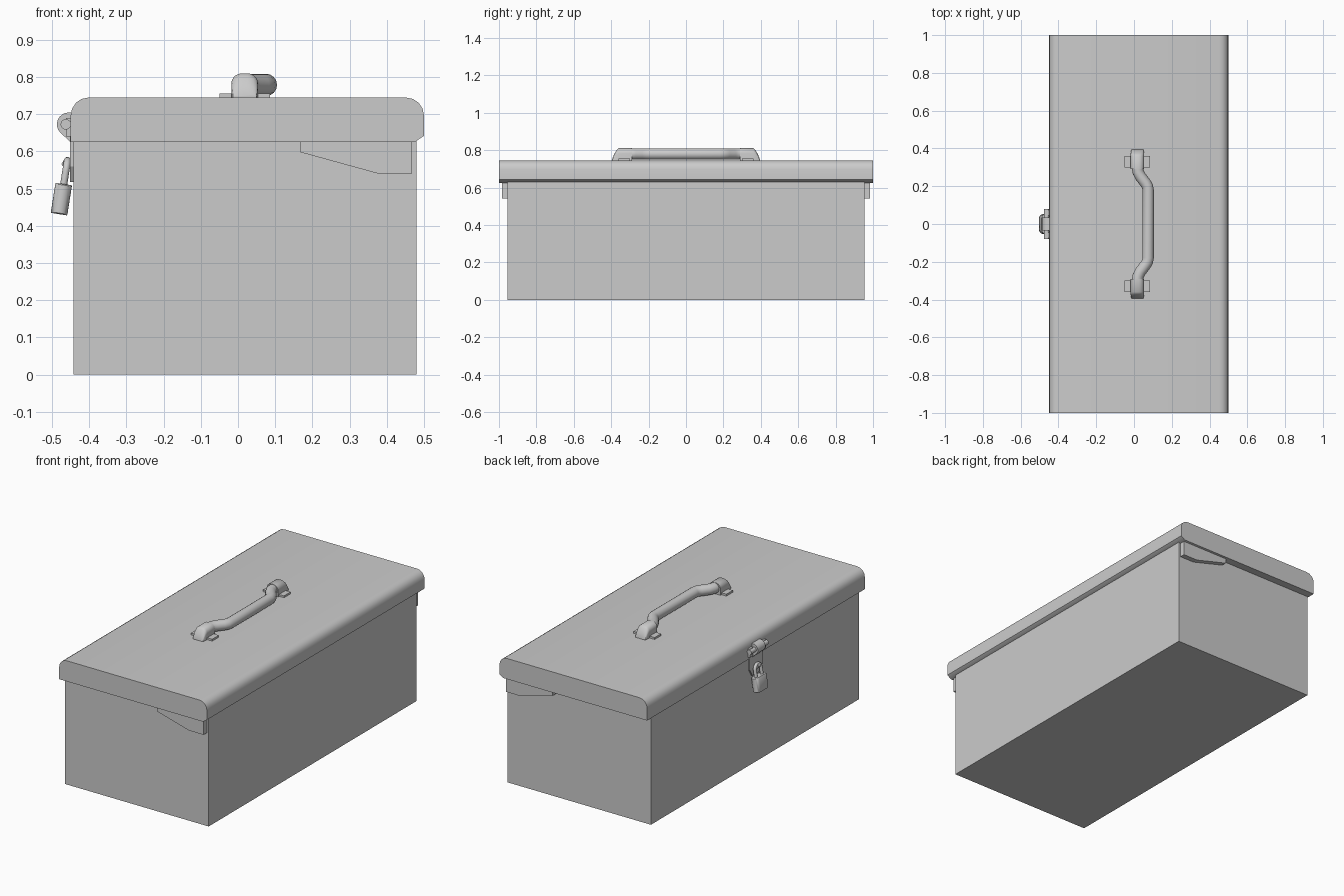
import bpy, bmesh, math
from mathutils import Matrix, Vector

if "Cube" in bpy.data.objects:
    bpy.data.objects.remove(bpy.data.objects["Cube"])


def loft(name, rings, smooth=40):
    """Closed skin through equal-length rings of 3D points."""
    bm = bmesh.new()
    vs = [[bm.verts.new(p) for p in r] for r in rings]
    n = len(rings[0])
    for a, b in zip(vs, vs[1:]):
        for i in range(n):
            bm.faces.new((a[i], a[(i + 1) % n], b[(i + 1) % n], b[i]))
    bm.faces.new(vs[0])
    bm.faces.new(vs[-1])
    bmesh.ops.recalc_face_normals(bm, faces=bm.faces)
    me = bpy.data.meshes.new(name)
    bm.to_mesh(me)
    bm.free()
    ob = bpy.data.objects.new(name, me)
    bpy.context.collection.objects.link(ob)
    if smooth:
        bpy.context.view_layer.objects.active = ob
        bpy.ops.object.select_all(action='DESELECT')
        ob.select_set(True)
        bpy.ops.object.shade_smooth_by_angle(angle=math.radians(smooth))
    return ob


def prism(name, xz, y0, y1, smooth=40):
    return loft(name, [[(x, y, z) for x, z in xz] for y in (y0, y1)], smooth)


def box(name, x0, x1, y0, y1, z0, z1):
    return prism(name, [(x0, z0), (x1, z0), (x1, z1), (x0, z1)], y0, y1, 0)


def arc(cx, cz, r, a0, a1, n):
    return [(cx + r * math.cos(math.radians(a0 + (a1 - a0) * i / n)),
             cz + r * math.sin(math.radians(a0 + (a1 - a0) * i / n))) for i in range(n + 1)]


def tube(name, path, r, sides=16):
    """Round tube along a path, mitred at each bend."""
    pts = [Vector(p) for p in path]
    rings = []
    for i, p in enumerate(pts):
        t = (pts[min(i + 1, len(pts) - 1)] - pts[max(i - 1, 0)]).normalized()
        u = t.orthogonal().normalized()
        ref = Vector((0, 0, 1)) if path[0][2] == path[-1][2] == path[len(path) // 2][2] else Vector((1, 0, 0))
        u = (ref - t * ref.dot(t)).normalized()
        v = t.cross(u)
        rings.append([p + r * (u * math.cos(k * math.tau / sides) + v * math.sin(k * math.tau / sides))
                      for k in range(sides)])
    return loft(name, rings)


# Body and lid
box("body", -0.443, 0.48, -0.955, 0.955, 0, 0.64)
lid = ([(-0.45, 0.625), (0.475, 0.625), (0.5, 0.642)] + arc(0.452, 0.697, 0.048, 0, 90, 4)
       + arc(-0.402, 0.697, 0.048, 90, 180, 4))
prism("lid", lid, -1, 1)

# Lid stays on both ends
stay = [(0.168, 0.63), (0.168, 0.598), (0.375, 0.541), (0.468, 0.541), (0.468, 0.63)]
for s, side in ((-1, "front"), (1, "back")):
    prism("lid_stay_" + side, stay, s * 0.95, s * 0.985, 0)

# Handle bar, leaning to one side
half = [(0.018, 0.36), (0.018, 0.30), (0.022, 0.275), (0.034, 0.252), (0.06, 0.218), (0.071, 0.2), (0.075, 0.18)]
path = [(x, y, 0.779) for x, y in half] + [(x, -y, 0.779) for x, y in reversed(half)]
tube("handle_bar", path, 0.03)

# Handle clamps and their foot plates
arch = [(-0.018, 0.74), (0.054, 0.74)] + arc(0.026, 0.782, 0.028, 0, 90, 5) + arc(0.01, 0.782, 0.028, 90, 180, 5)
for s, side in ((-1, "front"), (1, "back")):
    rings = []
    for y, k, w in ((0.29, 1, 1), (0.36, 1, 1), (0.372, 0.85, 0.98), (0.385, 0.5, 0.93), (0.395, 0.15, 0.88)):
        rings.append([(0.018 + (x - 0.018) * w, s * y, 0.742 + (z - 0.742) * k) for x, z in arch])
    loft("handle_clamp_" + side, rings)
    box("clamp_plate_" + side, -0.05, 0.086, *sorted((s * 0.3, s * 0.36)), 0.742, 0.756)

# Hasp: hinge knuckles, pin, lid leaf and hanging strap
leaf = arc(-0.455, 0.673, 0.032, 90, 225, 8) + [(-0.464, 0.638), (-0.45, 0.625), (-0.44, 0.625), (-0.44, 0.705)]
prism("hasp_knuckle", leaf, -0.035, 0.035)
prism("hasp_pin", arc(-0.463, 0.673, 0.014, 0, 345, 23), -0.08, 0.08)
for s, side in ((-1, "front"), (1, "back")):
    box("hasp_ear_" + side, -0.463, -0.445, *sorted((s * 0.045, s * 0.075)), 0.64, 0.69)
strap = [(-0.06, 0.64), (-0.06, 0.56), (-0.035, 0.518), (0.035, 0.518), (0.06, 0.56), (0.06, 0.64)]
loft("hasp_strap", [[(x, y, z) for y, z in strap] for x in (-0.452, -0.44)], 0)

# Staple that the padlock hangs from
staple = [(-0.44, 0.55), (-0.468, 0.556), (-0.475, 0.566), (-0.468, 0.578), (-0.44, 0.584)]
prism("staple", staple, -0.011, 0.011)

# Padlock, tilted with its foot away from the box
tilt = Matrix.Translation((-0.475, 0, 0.472)) @ Matrix.Rotation(math.radians(9), 4, 'Y')
oval = arc(0.03, 0, 0.0225, -90, 90, 10) + arc(-0.03, 0, 0.0225, 90, 270, 10)
rings = [[(x * k, y * k, z) for y, x in oval]
         for z, k in ((-0.041, 0.93), (-0.038, 1), (0.038, 1), (0.041, 0.93))]
loft("padlock_body", rings).matrix_world = tilt
bow = [(0, 0.027, 0.035)] + [(0, y, z) for y, z in arc(0, 0.078, 0.027, 0, 180, 12)] + [(0, -0.027, 0.035)]
tube("padlock_shackle", bow, 0.0095, 12).matrix_world = tilt
